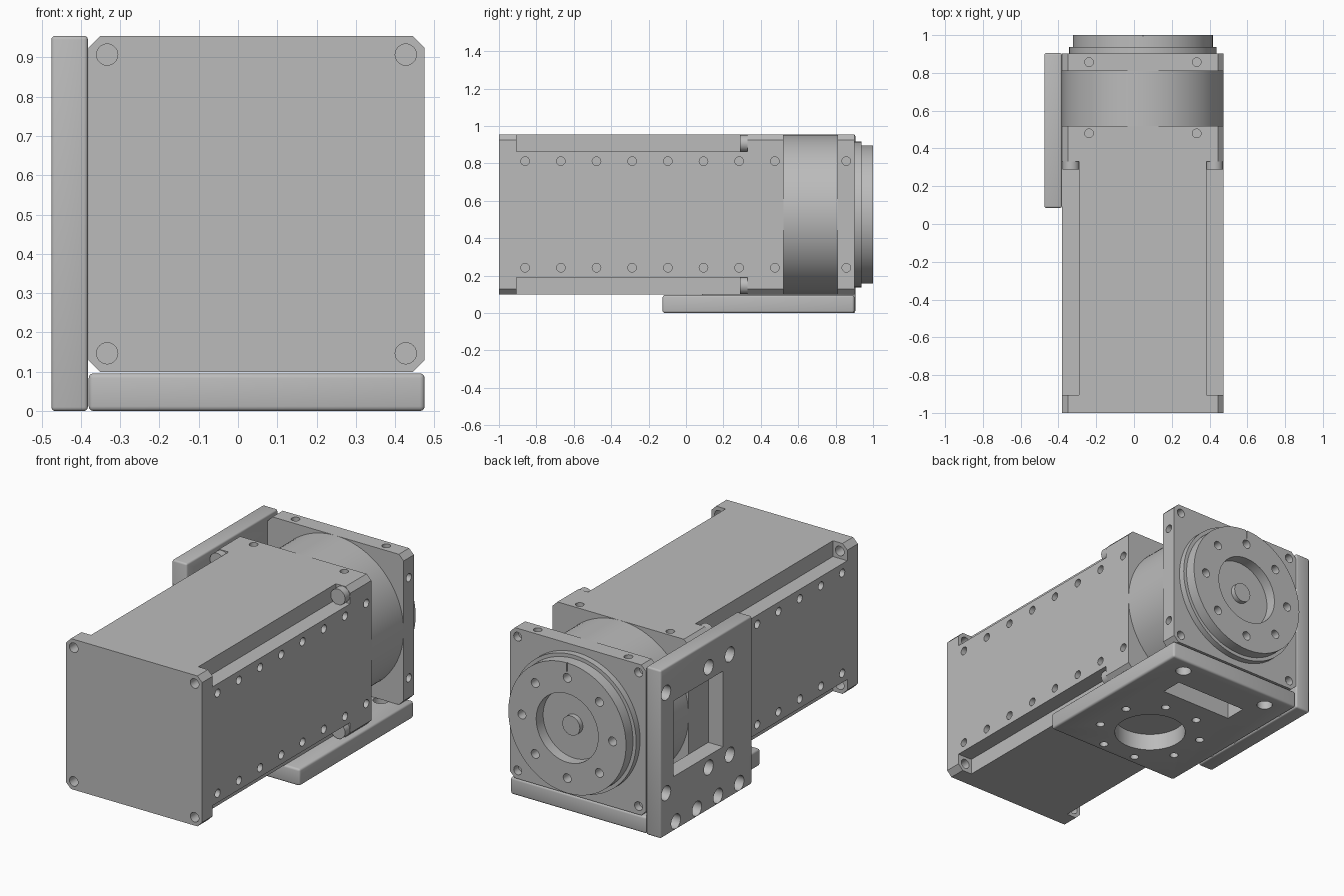
import bpy, bmesh, math
from mathutils import Matrix, Vector

cube = bpy.data.objects.get("Cube")
if cube:
    bpy.data.objects.remove(cube, do_unlink=True)

metal = bpy.data.materials.new("satin grey")
metal.use_nodes = True
GREY = (0.5, 0.5, 0.5, 1)
metal.diffuse_color = GREY
metal.node_tree.nodes["Principled BSDF"].inputs["Base Color"].default_value = GREY

CX, CZ = 0.047, 0.527      # drive axis
HALF = 0.4275              # half width of the square housing
BOLT = 0.38                # corner bolt offset from the axis
ROW = 0.285                # side hole row offset from the axis
SIGNS = (-1, 1)
CORNERS = [(sx, sz) for sx in SIGNS for sz in SIGNS]
AIM = {"X": Matrix.Rotation(math.pi / 2, 4, "Y"),
       "Y": Matrix.Rotation(-math.pi / 2, 4, "X"),
       "Z": Matrix.Identity(4)}


def add_box(bm, lo, hi, bevel=0, along=None):
    """Box between two corners; bevel all edges or only those along one axis."""
    lo, hi = Vector(lo), Vector(hi)
    mat = Matrix.Translation((lo + hi) / 2) @ Matrix.Diagonal((*(hi - lo), 1))
    verts = bmesh.ops.create_cube(bm, size=1, matrix=mat)["verts"]
    if bevel:
        edges = {e for v in verts for e in v.link_edges}
        if along is not None:
            edges = {e for e in edges
                     if abs((e.verts[0].co - e.verts[1].co)[along]) > 0.01}
        bmesh.ops.bevel(bm, geom=list(edges), offset=bevel, affect="EDGES",
                        segments=1 if along is not None else 3, profile=0.5)


def add_rod(bm, centre, radius, length, axis="Y", sides=32):
    bmesh.ops.create_cone(bm, cap_ends=True, segments=sides, radius1=radius,
                          radius2=radius, depth=length,
                          matrix=Matrix.Translation(centre) @ AIM[axis])


def make(name, bm):
    mesh = bpy.data.meshes.new(name)
    bm.to_mesh(mesh)
    bm.free()
    mesh.materials.append(metal)
    ob = bpy.data.objects.new(name, mesh)
    bpy.context.collection.objects.link(ob)
    return ob


def cut(ob, bm):
    """Subtract the cutter mesh and bake the result."""
    cutter = make("cutter", bm)
    cutter.hide_render = True
    mod = ob.modifiers.new("cut", "BOOLEAN")
    mod.operation, mod.solver, mod.object = "DIFFERENCE", "EXACT", cutter
    graph = bpy.context.evaluated_depsgraph_get()
    baked = bpy.data.meshes.new_from_object(ob.evaluated_get(graph))
    ob.modifiers.clear()
    ob.data = baked
    bpy.data.objects.remove(cutter, do_unlink=True)


def finish(ob):
    ob.data.polygons.foreach_set("use_smooth", [True] * len(ob.data.polygons))
    ob.data.set_sharp_from_angle(angle=math.radians(30))


def square_block(y0, y1):
    bm = bmesh.new()
    add_box(bm, (CX - HALF, y0, CZ - HALF), (CX + HALF, y1, CZ + HALF), 0.03, 1)
    return bm


def side_holes(bm, ys, top_y):
    """Blind holes in both side faces, plus a pair in the top face."""
    for y in ys:
        for sx, sz in CORNERS:
            add_rod(bm, (CX + sx * HALF, y, CZ + sz * ROW), 0.023, 0.1, "X", 20)
    for sx in SIGNS:
        add_rod(bm, (CX + sx * ROW, top_y, CZ + HALF), 0.023, 0.1, "Z", 20)


# Motor housing: chamfered block with bolt channels along its four edges
housing = make("motor_housing", square_block(-1, 0.52))
bm = bmesh.new()
for sx, sz in CORNERS:
    x, z = CX + sx * HALF, CZ + sz * HALF
    add_box(bm, (x - 0.09, -0.905, z - 0.09), (x + 0.09, 0.33, z + 0.09))
cut(housing, bm)
bm = bmesh.new()
side_holes(bm, [-0.86 + 0.1907 * i for i in range(8)], 0.48)
for sx, sz in CORNERS:
    add_rod(bm, (CX + sx * BOLT, -0.95, CZ + sz * BOLT), 0.027, 0.2)
cut(housing, bm)
finish(housing)

# Bolt heads at the end of each channel
for i, (sx, sz) in enumerate(CORNERS):
    bm = bmesh.new()
    add_rod(bm, (CX + sx * BOLT, 0.31, CZ + sz * BOLT), 0.045, 0.045)
    finish(make(f"bolt_head_{i + 1}", bm))

# Round gear case between the two square ends
bm = bmesh.new()
add_rod(bm, (CX, 0.665, CZ), HALF, 0.3, sides=96)
finish(make("gear_case", bm))

# Rear square flange
flange = make("rear_flange", square_block(0.81, 0.902))
bm = bmesh.new()
side_holes(bm, [0.857], 0.857)
for sx, sz in CORNERS:
    add_rod(bm, (CX + sx * BOLT, 0.9, CZ + sz * BOLT), 0.025, 0.08, sides=20)
cut(flange, bm)
finish(flange)

# Output disc: stepped rim, hole ring, centre recess and index groove
bm = bmesh.new()
add_rod(bm, (CX, 0.915, CZ), 0.39, 0.045, sides=96)
finish(make("output_collar", bm))
bm = bmesh.new()
add_rod(bm, (CX, 0.96, CZ), 0.37, 0.08, sides=96)
disc = make("output_disc", bm)
bm = bmesh.new()
add_rod(bm, (CX, 0.98, CZ), 0.195, 0.1, sides=64)
for i in range(8):
    a = i * math.pi / 4
    add_rod(bm, (CX + ROW * math.sin(a), 0.99, CZ + ROW * math.cos(a)),
            0.025, 0.1, sides=20)
add_box(bm, (CX - 0.003, 0.995, CZ + 0.32), (CX + 0.003, 1.02, CZ + 0.4))
cut(disc, bm)
finish(disc)
bm = bmesh.new()
add_rod(bm, (CX, 0.94, CZ), 0.055, 0.05)
finish(make("centre_pin", bm))

# Side mounting plate with a window and bolt holes
bm = bmesh.new()
add_box(bm, (-0.475, 0.085, 0), (-0.382, 0.905, 0.955), 0.01)
side_plate = make("side_plate", bm)
bm = bmesh.new()
add_box(bm, (-0.6, 0.345, 0.31), (-0.3, 0.79, 0.74))
for y in (0.285, 0.475, 0.857):
    for sz in SIGNS:
        add_rod(bm, (-0.43, y, CZ + sz * ROW), 0.042, 0.2, "X", 24)
for i in range(4):
    add_rod(bm, (-0.43, 0.2 + 0.19 * i, 0.048), 0.042, 0.2, "X", 24)
cut(side_plate, bm)
finish(side_plate)

# Base plate with a round opening, hole ring and slot
bm = bmesh.new()
add_box(bm, (-0.38, -0.125, 0), (0.475, 0.9, 0.096), 0.012)
base_plate = make("base_plate", bm)
bm = bmesh.new()
add_rod(bm, (CX, 0.19, 0.05), 0.19, 0.2, "Z", 64)
for i in range(8):
    a = (i + 0.5) * math.pi / 4
    add_rod(bm, (CX + 0.28 * math.cos(a), 0.19 + 0.28 * math.sin(a), 0.05),
            0.023, 0.2, "Z", 20)
add_box(bm, (CX - 0.225, 0.575, -0.1), (CX + 0.225, 0.7, 0.2))
for sx in SIGNS:
    add_rod(bm, (CX + sx * ROW, 0.81, 0.05), 0.042, 0.2, "Z", 24)
cut(base_plate, bm)
finish(base_plate)
